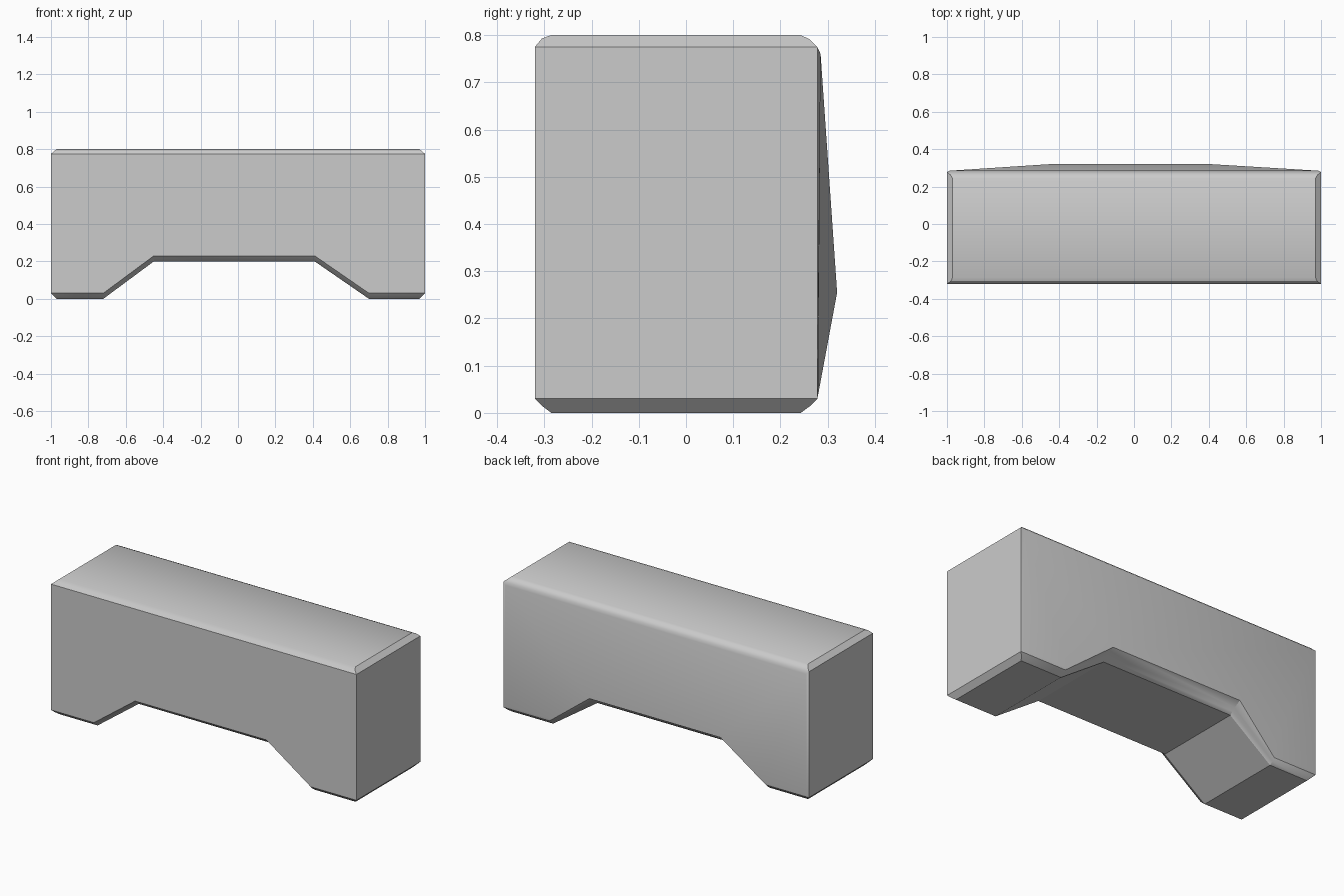
import bpy, bmesh, math

if "Cube" in bpy.data.objects:
    bpy.data.objects.remove(bpy.data.objects["Cube"])

# Cross-section outline at depth y: bottom edge lifted by b, top edge dropped by t
def outline(y, b, t):
    xb, xt = 0.97 + b, 0.97 + t * 1.2
    pts = [(-1, 0.03), (-xb, b), (-0.72, b), (-0.45, 0.2 + b), (0.41, 0.2 + b), (0.70, b),
           (xb, b), (1, 0.03), (1, 0.775), (xt, 0.8 - t), (-xt, 0.8 - t), (-1, 0.775)]
    return [(x, y, z) for x, z in pts]

# Front chamfer, straight body, back chamfer
rings = [outline(*r) for r in [(-0.32, 0.03, 0.025), (-0.305, 0.015, 0.007), (-0.285, 0, 0),
                               (0.243, 0, 0), (0.262, 0.014, 0.009), (0.278, 0.03, 0.025)]]

# Back rim, pushed outward around the arch
lo, up = (0.985, 0.28, 0.045), (0.985, 0.285, 0.76)
neg = lambda p: (-p[0], p[1], p[2])
rings.append([neg(lo), neg(lo), (-0.70, 0.281, 0.045), (-0.45, 0.32, 0.255),
              (0.41, 0.32, 0.255), (0.68, 0.281, 0.045), lo, lo, up, up, neg(up), neg(up)])

bm = bmesh.new()
loops = [[bm.verts.new(p) for p in r] for r in rings]
n = len(loops[0])
for a, c in zip(loops, loops[1:]):
    for i in range(n):
        j = (i + 1) % n
        bm.faces.new((a[i], a[j], c[j], c[i]))

# Front and back faces, split around the arch
for loop in (loops[0], loops[-1]):
    for ids in ((11, 0, 2), (11, 2, 3), (11, 3, 4, 8), (8, 4, 5), (8, 5, 7)):
        bm.faces.new([loop[i] for i in ids])

bmesh.ops.remove_doubles(bm, verts=bm.verts, dist=0.0005)
bmesh.ops.dissolve_degenerate(bm, edges=bm.edges, dist=0.0001)
bmesh.ops.recalc_face_normals(bm, faces=bm.faces)
mesh = bpy.data.meshes.new("arched_block")
bm.to_mesh(mesh)
bm.free()
block = bpy.data.objects.new("arched_block", mesh)
bpy.context.collection.objects.link(block)
bpy.context.view_layer.objects.active = block
block.select_set(True)
bpy.ops.object.shade_smooth_by_angle(angle=math.radians(30))
